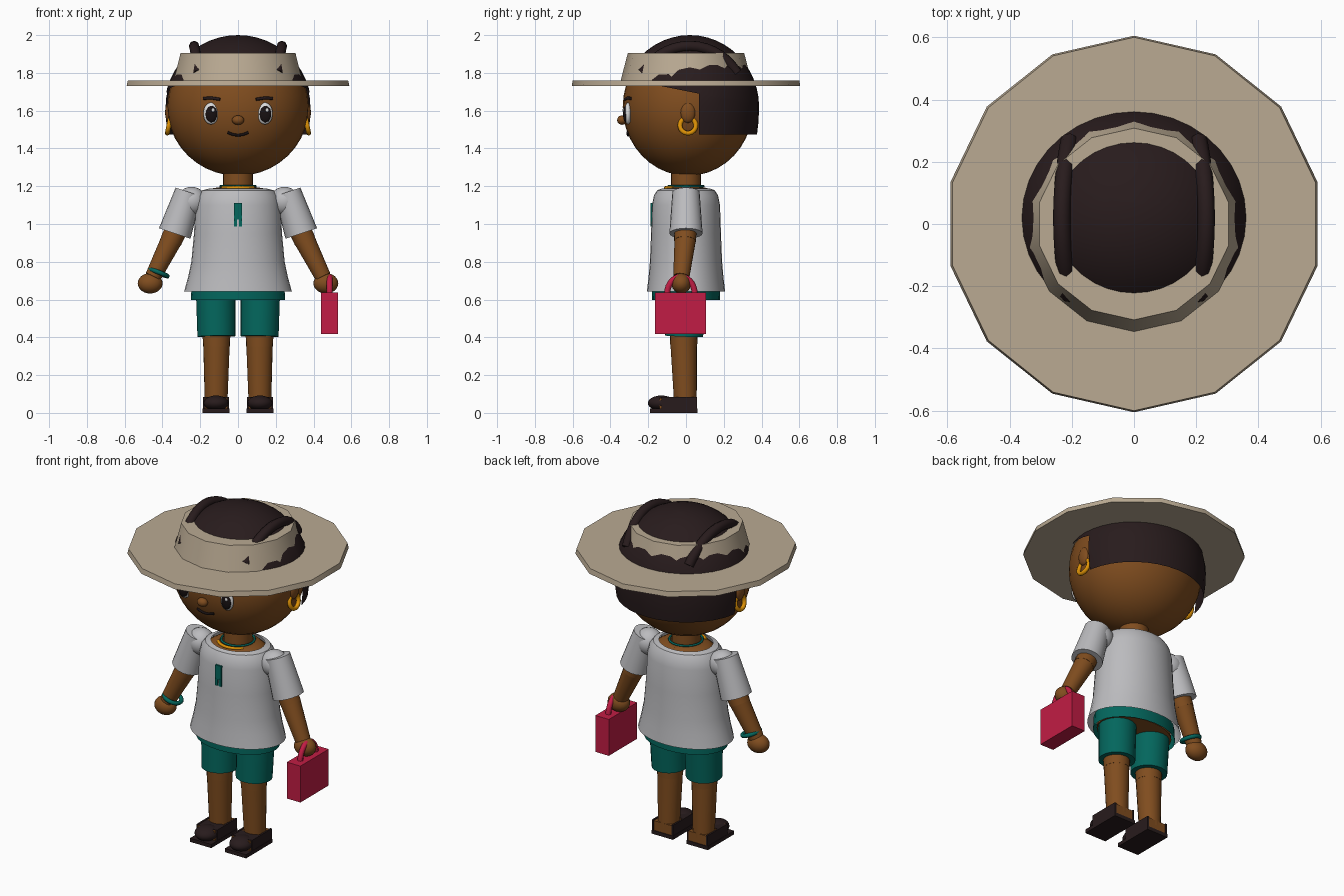
import bpy, bmesh, math
from mathutils import Vector

cube = bpy.data.objects.get("Cube")
if cube:
    bpy.data.objects.remove(cube)


def material(name, *rgb):
    """Flat material from 0-255 display values."""
    col = tuple((c / 255) ** 2.2 for c in rgb) + (1,)
    m = bpy.data.materials.new(name)
    m.use_nodes = True
    m.diffuse_color = col
    m.node_tree.nodes["Principled BSDF"].inputs["Base Color"].default_value = col
    return m


SKIN = material("brown skin", 127, 78, 36)
HAIR = material("dark brown hair", 44, 33, 34)
STRAW = material("straw", 184, 168, 145)
WHITE = material("white cloth", 186, 186, 189)
EYE = material("eye white", 215, 215, 215)
TEAL = material("teal", 11, 102, 93)
RED = material("crimson", 192, 34, 70)
GOLD = material("gold", 222, 145, 14)
BLACK = material("eye black", 30, 24, 25)


def finish(name, bm, mat, angle=35):
    bmesh.ops.recalc_face_normals(bm, faces=bm.faces)
    me = bpy.data.meshes.new(name)
    bm.to_mesh(me)
    bm.free()
    ob = bpy.data.objects.new(name, me)
    bpy.context.collection.objects.link(ob)
    me.materials.append(mat)
    if angle:
        bpy.ops.object.select_all(action='DESELECT')
        ob.select_set(True)
        bpy.context.view_layer.objects.active = ob
        bpy.ops.object.shade_smooth_by_angle(angle=math.radians(angle))
    return ob


def lathe(name, rings, mat, at=(0, 0, 0), segs=24, caps=True):
    """Stack of elliptical rings given as (z, rx, ry)."""
    bm = bmesh.new()
    loops = []
    for z, rx, ry in rings:
        turn = [math.tau * i / segs for i in range(segs)]
        loops.append([bm.verts.new((rx * math.sin(a), ry * math.cos(a), z)) for a in turn])
    for lo, hi in zip(loops, loops[1:]):
        for i in range(segs):
            j = (i + 1) % segs
            bm.faces.new((lo[i], lo[j], hi[j], hi[i]))
    if caps:
        bm.faces.new(loops[0])
        bm.faces.new(loops[-1])
    ob = finish(name, bm, mat)
    ob.location = at
    return ob


def limb(name, a, b, ra, rb, mat, segs=20):
    a, d = Vector(a), Vector(b) - Vector(a)
    ob = lathe(name, [(0, ra, ra), (d.length, rb, rb)], mat, a, segs)
    ob.rotation_euler = d.to_track_quat('Z', 'Y').to_euler()


def ball(name, at, size, mat, segs=24):
    bm = bmesh.new()
    bmesh.ops.create_uvsphere(bm, u_segments=segs, v_segments=segs // 2 + 2, radius=1)
    bmesh.ops.scale(bm, vec=size, verts=bm.verts)
    bmesh.ops.translate(bm, vec=at, verts=bm.verts)
    finish(name, bm, mat, 60)


def box(name, lo, hi, mat):
    bm = bmesh.new()
    bmesh.ops.create_cube(bm, size=1)
    lo, hi = Vector(lo), Vector(hi)
    bmesh.ops.scale(bm, vec=hi - lo, verts=bm.verts)
    bmesh.ops.translate(bm, vec=(lo + hi) / 2, verts=bm.verts)
    finish(name, bm, mat, 0)


def ring(name, at, major, minor, mat, axis=(0, 0, 1)):
    rot = Vector(axis).to_track_quat('Z', 'Y').to_euler()
    bpy.ops.mesh.primitive_torus_add(location=at, rotation=rot, major_radius=major,
                                     minor_radius=minor, major_segments=24, minor_segments=8)
    ob = bpy.context.object
    ob.name = name
    ob.data.materials.append(mat)
    bpy.ops.object.shade_smooth_by_angle(angle=math.radians(60))


def strand(name, points, radius, mat):
    """Round tube along a path."""
    cu = bpy.data.curves.new(name, 'CURVE')
    cu.dimensions = '3D'
    cu.bevel_depth, cu.bevel_resolution, cu.use_fill_caps = radius, 2, True
    sp = cu.splines.new('POLY')
    sp.points.add(len(points) - 1)
    for p, co in zip(sp.points, points):
        p.co = (*co, 1)
    cu.materials.append(mat)
    bpy.context.collection.objects.link(bpy.data.objects.new(name, cu))


# Head
HC, HR = Vector((0, 0.01, 1.62)), Vector((0.375, 0.345, 0.365))


def face_point(x, z, out=0.0):
    k = 1 - (x / HR.x) ** 2 - ((z - HC.z) / HR.z) ** 2
    return (x, HC.y - HR.y * math.sqrt(k) - out, z)


ball("head", HC, HR, SKIN, 36)
ball("nose", face_point(0, 1.55, 0.01), (0.032, 0.026, 0.025), SKIN, 16)
strand("mouth", [face_point(x / 100, 1.47 + 5 * (x / 100) ** 2, 0.002)
                 for x in (-5.5, -4, -2, 0, 2, 4, 5.5)], 0.007, BLACK)

# Hair shell, fuller below its middle, cut to a hairline
bm = bmesh.new()
bmesh.ops.create_uvsphere(bm, u_segments=36, v_segments=24, radius=1)
bmesh.ops.scale(bm, vec=(0.388, 0.367, 0.38), verts=bm.verts)
for v in bm.verts:
    if v.co.z < 0:
        v.co.z *= 1.6
bmesh.ops.translate(bm, vec=(0, 0.02, 1.62), verts=bm.verts)
slant = Vector((0, 0.2, 1)).normalized()
for co, no in (((0, 0.07, 1.69), slant), ((0, 0.07, 1.6), (0, 1, 0)), ((0, 0, 1.475), (0, 0, 1))):
    bmesh.ops.bisect_plane(bm, geom=bm.verts[:] + bm.edges[:] + bm.faces[:],
                           plane_co=co, plane_no=no)
bare = []
for f in bm.faces:
    c = f.calc_center_median()
    crown = slant.dot(c - Vector((0, 0.07, 1.69))) > 0
    if not crown and not (c.y > 0.07 and c.z > 1.475):
        bare.append(f)
bmesh.ops.delete(bm, geom=bare, context='FACES')
finish("hair", bm, HAIR, 50)

# Straw hat with the hair showing through
lathe("hat_brim", [(1.73, 0.605, 0.605), (1.76, 0.598, 0.6)], STRAW, segs=14)
lathe("hat_crown", [(1.755, 0.35, 0.347), (1.905, 0.312, 0.308)], STRAW, segs=14)

# Neck, body and clothes
limb("neck", (0, 0, 1.15), (0, 0, 1.3), 0.08, 0.08, SKIN)
lathe("body", [(0.61, 0.23, 0.16), (0.8, 0.2, 0.15), (1.1, 0.2, 0.15),
               (1.165, 0.17, 0.135), (1.19, 0.13, 0.112), (1.197, 0.08, 0.08)], SKIN)
lathe("shirt", [(0.643, 0.285, 0.207), (0.72, 0.264, 0.198), (0.8, 0.247, 0.191),
                (0.95, 0.233, 0.185), (1.1, 0.225, 0.18), (1.15, 0.212, 0.17),
                (1.178, 0.19, 0.153), (1.187, 0.155, 0.13)], WHITE, segs=32, caps=False)
lathe("shorts_waist", [(0.597, 0.25, 0.18), (0.68, 0.245, 0.178)], TEAL, caps=False)
ring("teal_necklace", (0, 0, 1.2), 0.092, 0.006, TEAL)
strand("gold_necklace", [(0.108 * math.sin(a), -0.108 * math.cos(a), 1.192)
                         for a in (math.radians(d) for d in range(-50, 51, 10))], 0.009, GOLD)
box("shirt_placket", (-0.02, -0.188, 1.025), (0.02, -0.175, 1.11), TEAL)

for s, side in ((1, "left"), (-1, "right")):
    # Face details
    eye = face_point(s * 0.143, 1.585)
    ball(side + "_eye_white", eye, (0.041, 0.02, 0.058), EYE, 20)
    ball(side + "_pupil", Vector(eye) + Vector((0.002, -0.012, -0.003)),
         (0.031, 0.014, 0.044), BLACK, 20)
    ball(side + "_eye_glint", Vector(eye) + Vector((0.011, -0.024, 0.018)),
         (0.009, 0.005, 0.011), EYE, 8)
    strand(side + "_eyebrow", [face_point(s * x, z, 0.002) for x, z in
                               ((0.095, 1.66), (0.14, 1.667), (0.182, 1.665))], 0.008, HAIR)
    ball(side + "_ear", (s * 0.364, 0.01, 1.59), (0.022, 0.04, 0.055), SKIN, 16)
    ring(side + "_earring", (s * 0.366, 0.01, 1.522), 0.042, 0.0125, GOLD, (1, 0, 0.2 * s))
    # Braid over the head
    arc = [math.radians(a) for a in range(34, 154, 8)]
    strand(side + "_braid", [(s * (0.232 - 0.035 * math.cos(a) ** 2), 0.02 - 0.3 * math.cos(a),
                              1.62 + 0.322 * math.sin(a)) for a in arc], 0.028, HAIR)

    # Arm
    limb(side + "_sleeve", (s * 0.262, 0, 1.17), (s * 0.335, 0, 0.95), 0.072, 0.088, WHITE)
    ball(side + "_shoulder", (s * 0.246, 0, 1.12), (0.08, 0.076, 0.077), WHITE, 20)
    limb(side + "_upper_arm", (s * 0.29, 0, 1.05), (s * 0.355, -0.005, 0.91), 0.06, 0.058, SKIN)
    limb(side + "_forearm", (s * 0.35, -0.004, 0.92), (s * 0.45, -0.025, 0.72), 0.057, 0.043, SKIN)
    ball(side + "_hand", (s * 0.465, -0.025, 0.686), (0.066, 0.052, 0.054), SKIN, 20)

    # Leg
    limb(side + "_shorts_leg", (s * 0.114, -0.01, 0.405), (s * 0.118, 0, 0.645), 0.101, 0.105, TEAL)
    limb(side + "_thigh", (s * 0.114, -0.012, 0.352), (s * 0.114, -0.012, 0.45), 0.071, 0.075, SKIN)
    limb(side + "_shin", (s * 0.116, -0.003, 0.05), (s * 0.114, -0.012, 0.356), 0.06, 0.07, SKIN)

    # Shoe
    x = s * 0.116
    box(side + "_sole", (x - 0.071, -0.19, 0), (x + 0.071, 0.06, 0.022), HAIR)
    box(side + "_foot", (x - 0.06, -0.14, 0.02), (x + 0.06, 0.056, 0.08), SKIN)
    for e, edge in ((-1, "_inner"), (1, "_outer")):
        mid = x + s * e * 0.064
        box(side + edge + "_shoe_side", (mid - 0.005, -0.13, 0.02), (mid + 0.005, 0.058, 0.085), HAIR)
    box(side + "_shoe_top", (x - 0.064, -0.13, 0.02), (x + 0.064, -0.05, 0.083), HAIR)
    ball(side + "_toe", (x, -0.13, 0.052), (0.066, 0.072, 0.04), HAIR, 20)

    # Split end of the placket
    box(side + "_placket_tail", (s * 0.012 - 0.008, -0.189, 0.988),
        (s * 0.012 + 0.008, -0.176, 1.03), TEAL)

# Bracelet and handbag
ring("bracelet", (-0.42, -0.02, 0.742), 0.05, 0.012, TEAL, (-0.35, -0.05, -0.9))
box("bag", (0.44, -0.163, 0.418), (0.53, 0.106, 0.637), RED)
strand("bag_handle", [(0.485, -0.027 + 0.073 * math.cos(a), 0.63 + 0.09 * math.sin(a))
                      for a in (math.pi * i / 14 for i in range(15))], 0.016, RED)
